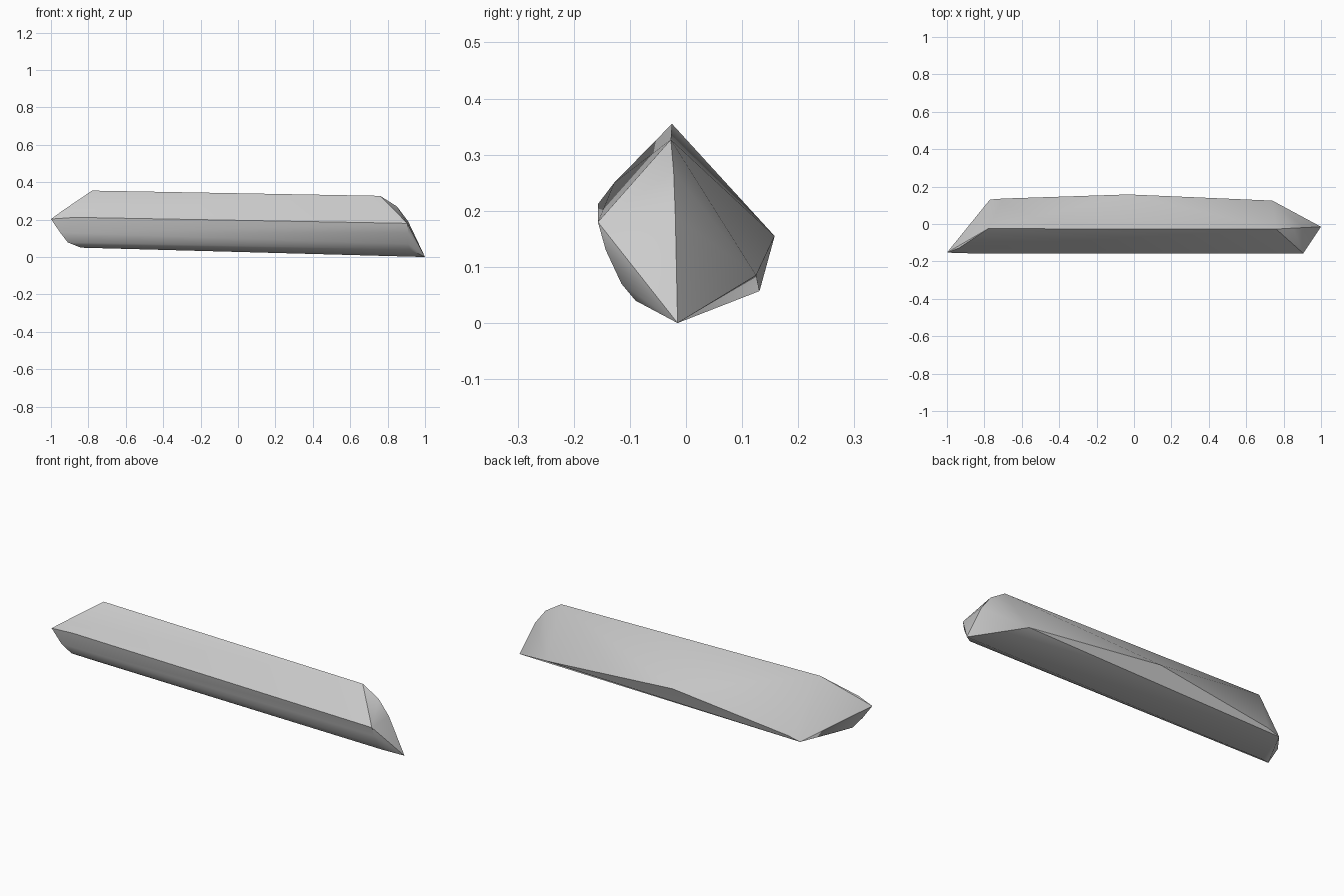
import bpy, bmesh, math

default = bpy.data.objects.get("Cube")
if default:
    bpy.data.objects.remove(default, do_unlink=True)

# Corner points of the stone shard, grouped by edge
ridge = [(-0.78, -0.025, 0.355), (0.76, -0.027, 0.327)]
front_edge = [(-1.0, -0.153, 0.203), (-0.87, -0.157, 0.212), (0.905, -0.157, 0.18)]
left_shoulder = [(-0.935, -0.128, 0.25)]
right_point = [(0.85, -0.022, 0.27), (0.91, -0.019, 0.19), (1.0, -0.015, 0.0)]
back_edge = [(0.74, 0.125, 0.085), (-0.03, 0.158, 0.155),
             (-0.70, 0.136, 0.075), (-0.77, 0.131, 0.057)]
belly = [(-0.95, -0.143, 0.13), (-0.91, -0.115, 0.078), (-0.84, -0.07, 0.05),
         (0.91, -0.143, 0.13), (0.91, -0.115, 0.07), (0.92, -0.09, 0.04)]

# Wrap the points in one faceted skin
bm = bmesh.new()
for p in ridge + front_edge + left_shoulder + right_point + back_edge + belly:
    bm.verts.new(p)
hull = bmesh.ops.convex_hull(bm, input=bm.verts)
spare = {g for g in hull["geom_interior"] + hull["geom_unused"]
         if isinstance(g, bmesh.types.BMVert)}
bmesh.ops.delete(bm, geom=list(spare), context='VERTS')
bmesh.ops.dissolve_limit(bm, angle_limit=math.radians(1), verts=bm.verts, edges=bm.edges)
bmesh.ops.recalc_face_normals(bm, faces=bm.faces)

mesh = bpy.data.meshes.new("stone_shard")
bm.to_mesh(mesh)
bm.free()
shard = bpy.data.objects.new("stone_shard", mesh)
bpy.context.collection.objects.link(shard)

# Plain grey stone
stone = bpy.data.materials.new("grey_stone")
stone.use_nodes = True
grey = (0.6, 0.6, 0.6, 1.0)
stone.diffuse_color = grey
stone.node_tree.nodes["Principled BSDF"].inputs["Base Color"].default_value = grey
mesh.materials.append(stone)

# Soft rounding on shallow edges, crisp main edges
bpy.ops.object.select_all(action='DESELECT')
shard.select_set(True)
bpy.context.view_layer.objects.active = shard
bpy.ops.object.shade_smooth_by_angle(angle=math.radians(35))
